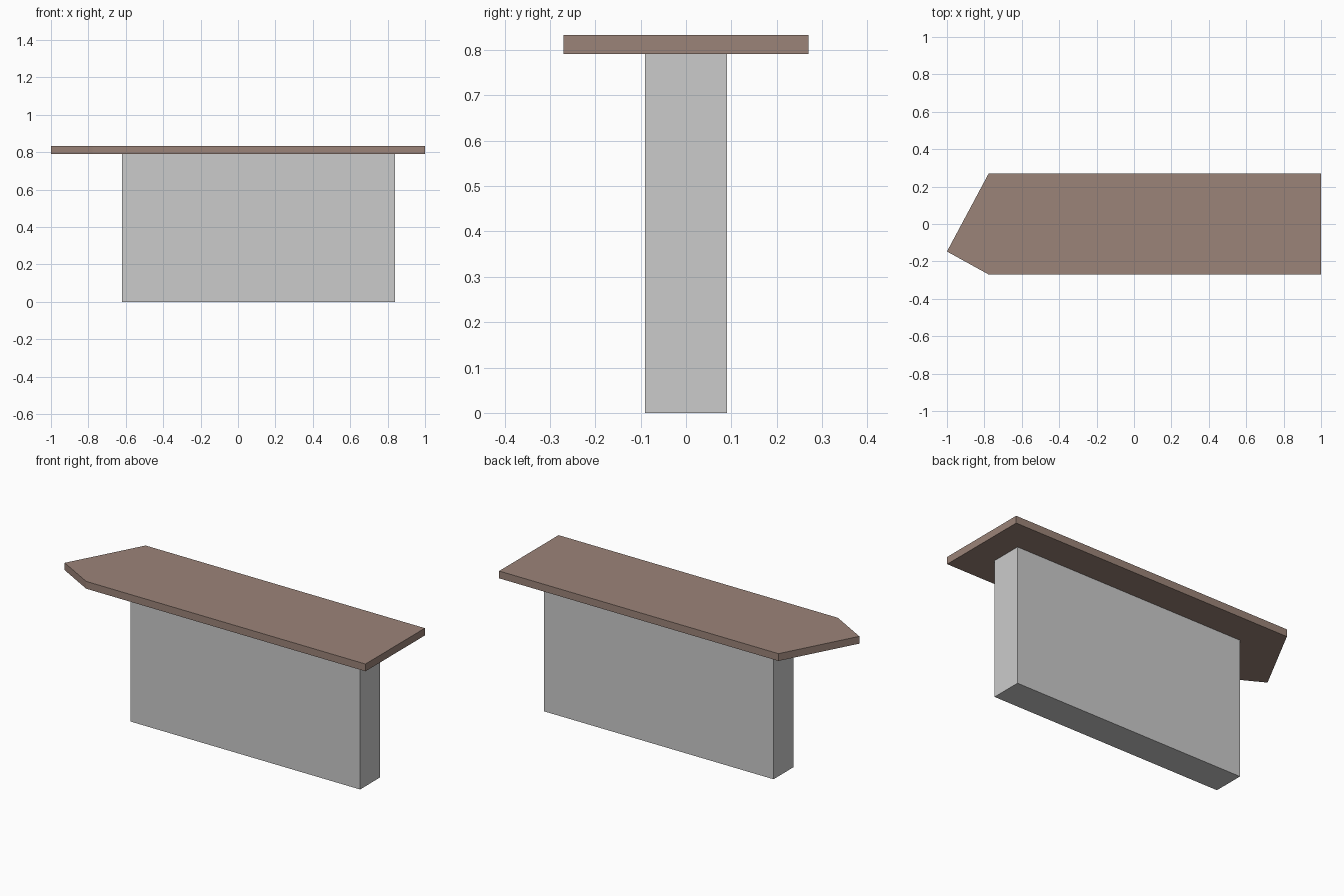
import bpy
import bmesh

if "Cube" in bpy.data.objects:
    bpy.data.objects.remove(bpy.data.objects["Cube"])


def prism(name, outline, z0, z1):
    """Extrude a counter-clockwise xy outline from z0 to z1."""
    bm = bmesh.new()
    face = bm.faces.new([bm.verts.new((x, y, z0)) for x, y in outline])
    new = bmesh.ops.extrude_face_region(bm, geom=[face])["geom"]
    verts = [v for v in new if isinstance(v, bmesh.types.BMVert)]
    bmesh.ops.translate(bm, verts=verts, vec=(0, 0, z1 - z0))
    bmesh.ops.recalc_face_normals(bm, faces=bm.faces)
    mesh = bpy.data.meshes.new(name)
    bm.to_mesh(mesh)
    bm.free()
    obj = bpy.data.objects.new(name, mesh)
    bpy.context.collection.objects.link(obj)
    return obj


# Solid grey pedestal wall, set off-centre under the top
prism("pedestal", [(-0.62, -0.09), (0.84, -0.09), (0.84, 0.09), (-0.62, 0.09)],
      0.0, 0.791)

# Brown counter slab with an asymmetric pointed left end
counter = prism("counter_top",
                [(-1.0, -0.147), (-0.777, -0.27), (1.0, -0.27),
                 (1.0, 0.27), (-0.777, 0.27)],
                0.791, 0.833)
brown = bpy.data.materials.new("brown_wood")
brown.diffuse_color = (0.33, 0.23, 0.19, 1)
brown.use_nodes = True
brown.node_tree.nodes["Principled BSDF"].inputs["Base Color"].default_value = brown.diffuse_color
counter.data.materials.append(brown)
